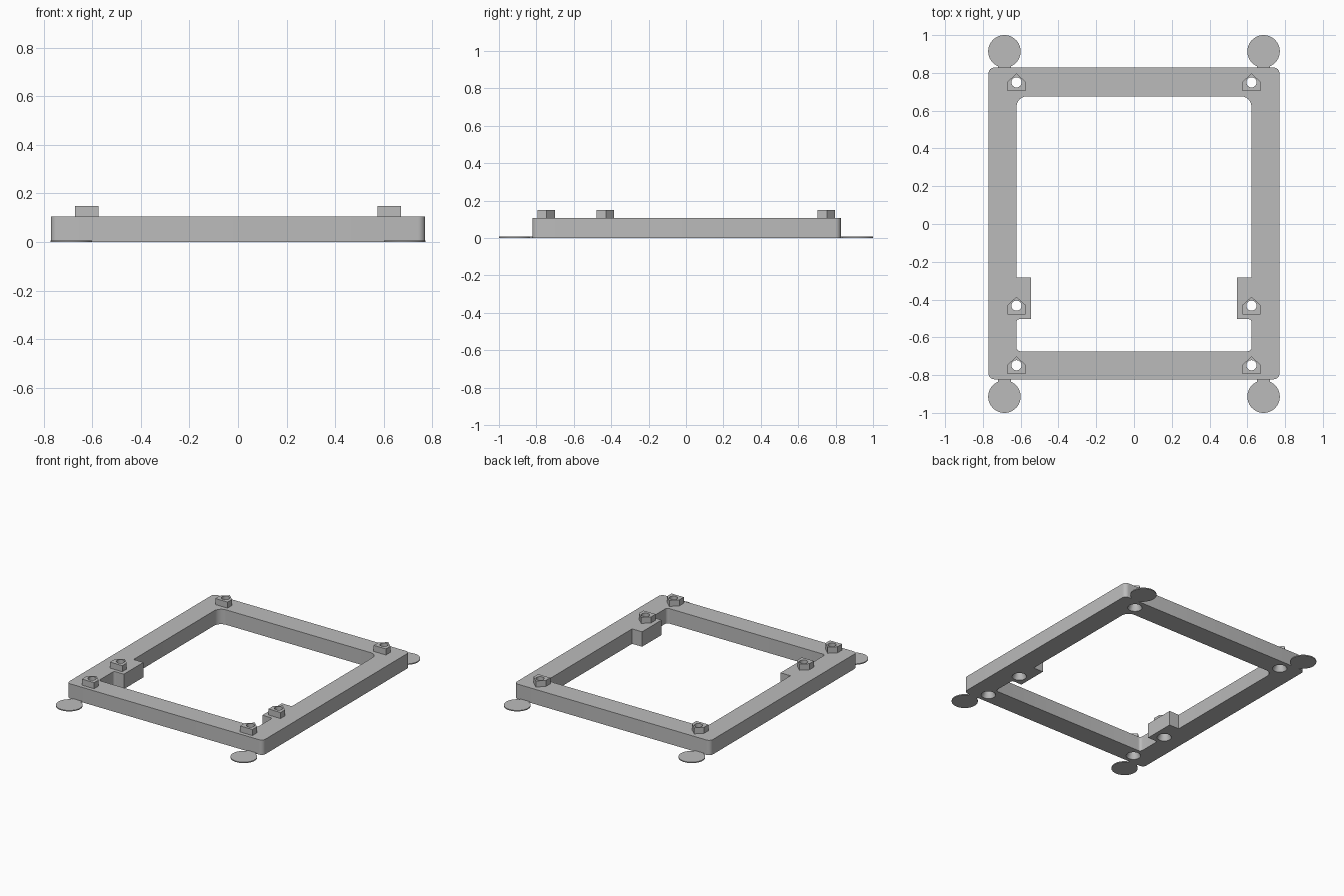
import bpy, bmesh, math
from mathutils import Vector

cube = bpy.data.objects.get("Cube")
if cube:
    bpy.data.objects.remove(cube, do_unlink=True)

HEIGHT = 0.106
PEG_TOP = 0.149
PAD_TOP = 0.007
HOLE_X = 0.622
HOLE_Y = (0.75, -0.432, -0.748)

grey = bpy.data.materials.new("plain grey")
grey.use_nodes = True
grey.diffuse_color = (0.5, 0.5, 0.5, 1)
grey.node_tree.nodes["Principled BSDF"].inputs["Base Color"].default_value = (0.5, 0.5, 0.5, 1)


def rounded(corners, steps=6):
    """Outline from (x, y, radius) right-angle corners."""
    out = []
    for i, (x, y, r) in enumerate(corners):
        p = Vector((x, y))
        if r == 0:
            out.append(p)
            continue
        a = (Vector(corners[i - 1][:2]) - p).normalized() * r
        b = (Vector(corners[(i + 1) % len(corners)][:2]) - p).normalized() * r
        for k in range(steps + 1):
            t = math.pi / 2 * k / steps
            out.append(p + a * (1 - math.sin(t)) + b * (1 - math.cos(t)))
    return out


def circle(cx, cy, r, n=32):
    return [(cx + r * math.cos(math.tau * i / n), cy + r * math.sin(math.tau * i / n))
            for i in range(n)]


def loft(name, layers):
    """Closed solid through (outline, z) layers of equal point count."""
    bm = bmesh.new()
    rings = [[bm.verts.new((p[0], p[1], z)) for p in pts] for pts, z in layers]
    n = len(rings[0])
    bm.faces.new(rings[0][::-1])
    bm.faces.new(rings[-1])
    for lo, hi in zip(rings, rings[1:]):
        for i in range(n):
            j = (i + 1) % n
            bm.faces.new((lo[i], lo[j], hi[j], hi[i]))
    bmesh.ops.recalc_face_normals(bm, faces=bm.faces)
    mesh = bpy.data.meshes.new(name)
    bm.to_mesh(mesh)
    bm.free()
    mesh.materials.append(grey)
    obj = bpy.data.objects.new(name, mesh)
    bpy.context.collection.objects.link(obj)
    return obj


def cut(obj, cutters):
    """Subtract the cutters and bake the result."""
    for c in cutters:
        mod = obj.modifiers.new("cut", "BOOLEAN")
        mod.operation = "DIFFERENCE"
        mod.solver = "EXACT"
        mod.object = c
    deps = bpy.context.evaluated_depsgraph_get()
    baked = bpy.data.meshes.new_from_object(obj.evaluated_get(deps))
    obj.modifiers.clear()
    obj.data = baked


# Screw holes, countersunk from below
spots = [(side * HOLE_X, y) for side in (-1, 1) for y in HOLE_Y]
holes = [loft("hole_cutter", [(circle(x, y, 0.05), -0.005),
                              (circle(x, y, 0.027), 0.045),
                              (circle(x, y, 0.027), 0.2)]) for x, y in spots]

# Frame with an opening that leaves two side tabs
outer = [(-0.77, -0.822, 0.03), (0.77, -0.822, 0.03), (0.77, 0.828, 0.03), (-0.77, 0.828, 0.03)]
half = [(HOLE_X, -0.674, 0.02), (HOLE_X, -0.504, 0.015), (0.544, -0.504, 0),
        (0.544, -0.284, 0), (HOLE_X, -0.284, 0), (HOLE_X, 0.676, 0.055)]
inner = rounded(half + [(-x, y, r) for x, y, r in reversed(half)])
frame = loft("frame", [(rounded(outer), 0), (rounded(outer), HEIGHT)])
opening = loft("opening_cutter", [(inner, -0.1), (inner, 0.3)])
cut(frame, [opening] + holes)
parts = [frame]

# House-shaped pegs around each hole
for (x, y), hole in zip(spots, holes):
    shape = [(x - 0.048, y - 0.047), (x + 0.048, y - 0.047), (x + 0.048, y + 0.003),
             (x, y + 0.047), (x - 0.048, y + 0.003)]
    peg = loft("peg", [(shape, HEIGHT), (shape, PEG_TOP)])
    cut(peg, [hole])
    parts.append(peg)

# Thin corner pads on short necks
for sx in (-1, 1):
    for sy in (-1, 1):
        cx, cy = sx * 0.686, sy * 0.914
        # The pad outline runs round the disc and closes along the neck
        gap = math.asin(0.035 / 0.086)
        start = -math.pi / 2 + gap
        sweep = math.tau - 2 * gap
        outline = [(cx + 0.086 * math.cos(start + sweep * i / 40),
                    sy * (0.914 + 0.086 * math.sin(start + sweep * i / 40))) for i in range(41)]
        outline += [(cx - 0.035, sy * 0.82), (cx + 0.035, sy * 0.82)]
        parts.append(loft("corner_pad", [(outline, 0), (outline, PAD_TOP)]))

for helper in holes + [opening]:
    bpy.data.objects.remove(helper, do_unlink=True)

# Smooth the round walls, keep edges crisp
bpy.ops.object.select_all(action="DESELECT")
for p in parts:
    p.select_set(True)
bpy.context.view_layer.objects.active = frame
bpy.ops.object.shade_smooth_by_angle(angle=math.radians(30))
